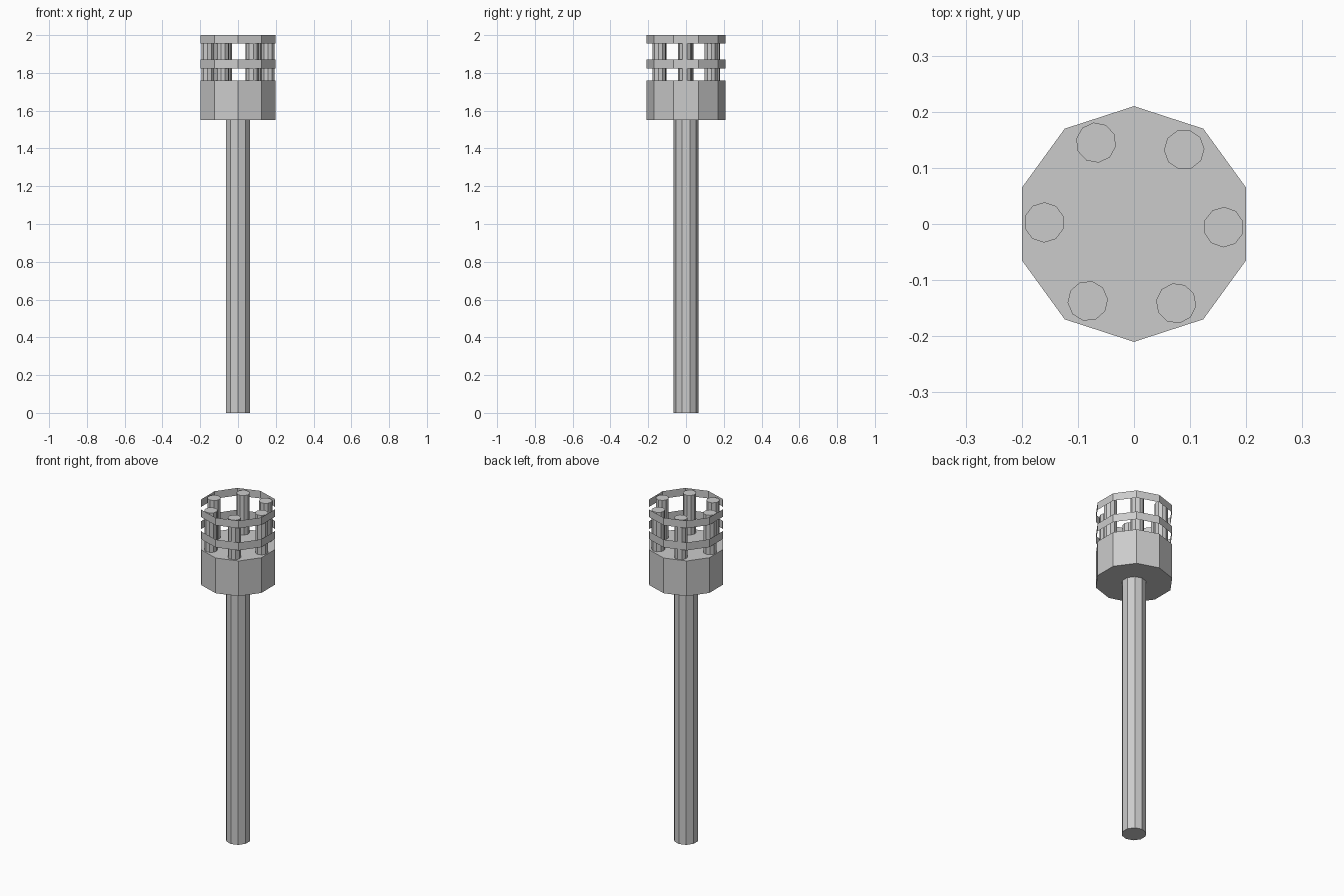
import bpy
from math import radians, cos, sin

if "Cube" in bpy.data.objects:
    bpy.data.objects.remove(bpy.data.objects["Cube"])

SIDES = 10


def prism(name, radius, z0, z1, x=0, y=0, turn=0, capped=True):
    bpy.ops.mesh.primitive_cylinder_add(
        vertices=SIDES, radius=radius, depth=z1 - z0,
        end_fill_type='NGON' if capped else 'NOTHING',
        location=(x, y, (z0 + z1) / 2), rotation=(0, 0, turn))
    bpy.context.object.name = name


# Handle and solid lower head
prism("handle", 0.067, 0, 1.55)
prism("head_base", 0.21, 1.55, 1.76)

# Thin open bands around the cage
prism("middle_band", 0.21, 1.823, 1.87, capped=False)
prism("top_band", 0.21, 1.955, 2.0, capped=False)

# Ring of slightly unevenly spaced pegs
for i, deg in enumerate((-2, 56, 115, 179, 239, 298)):
    a = radians(deg)
    prism(f"peg_{i + 1}", 0.036, 1.76, 1.995,
          0.16 * cos(a), 0.16 * sin(a), a - radians(180))
